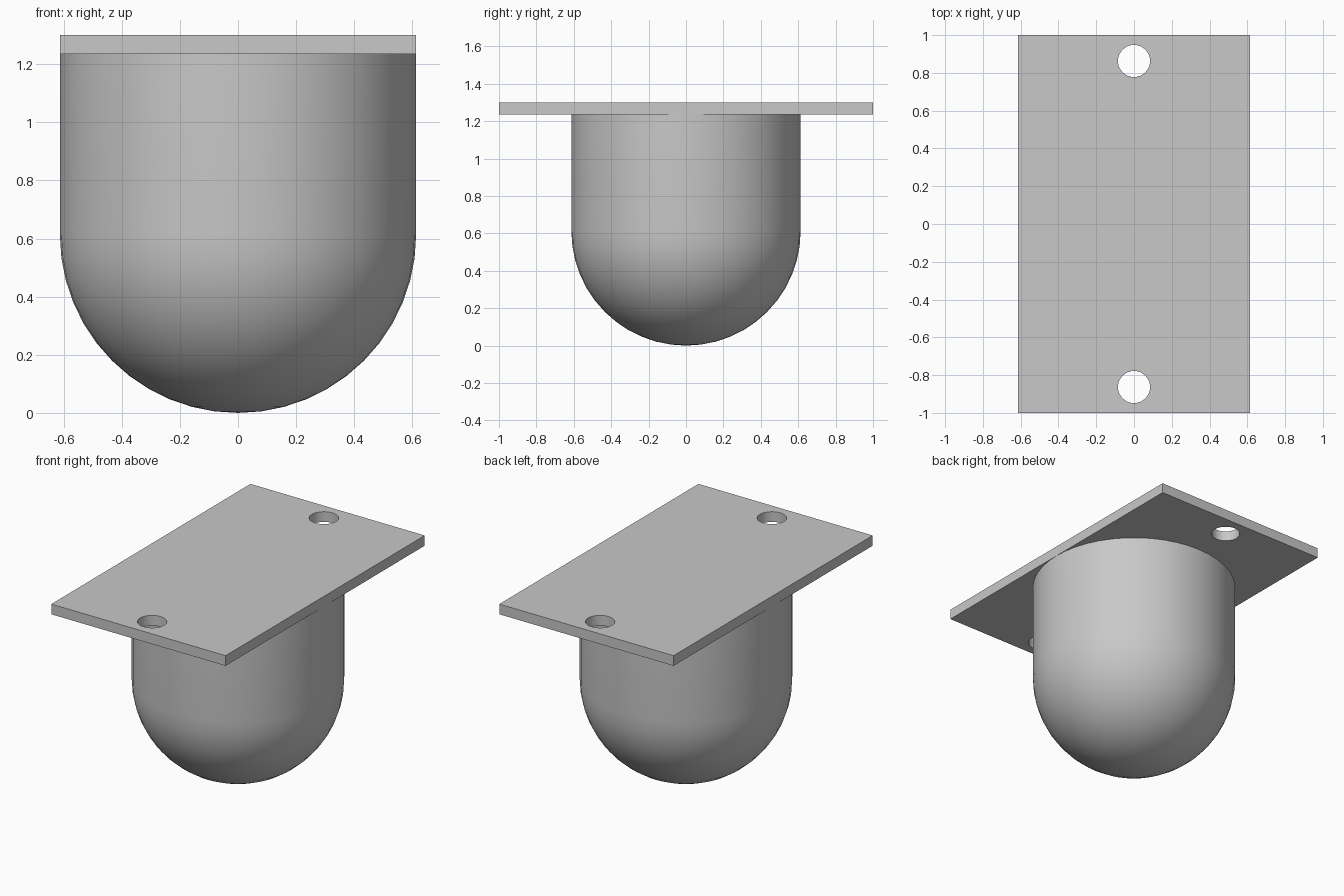
import bpy
import bmesh
from math import sin, cos, pi, radians

RADIUS = 0.613
PLATE_BOTTOM, PLATE_TOP = 1.235, 1.3
HOLE_Y, HOLE_RADIUS = 0.863, 0.085

cube = bpy.data.objects.get("Cube")
if cube:
    bpy.data.objects.remove(cube, do_unlink=True)

grey = bpy.data.materials.new("plain grey")
grey.use_nodes = True
colour = (0.58, 0.58, 0.58, 1)
grey.diffuse_color = colour
grey.node_tree.nodes["Principled BSDF"].inputs["Base Color"].default_value = colour


def make_object(name, bm):
    bmesh.ops.recalc_face_normals(bm, faces=bm.faces)
    mesh = bpy.data.meshes.new(name)
    bm.to_mesh(mesh)
    bm.free()
    obj = bpy.data.objects.new(name, mesh)
    bpy.context.collection.objects.link(obj)
    mesh.materials.append(grey)
    return obj


# Round-bottomed body: a quarter arc and straight wall spun about z
bm = bmesh.new()
steps = 12
profile = [(RADIUS * sin(a), RADIUS - RADIUS * cos(a))
           for a in (pi / 2 * i / steps for i in range(steps + 1))]
profile += [(RADIUS, PLATE_BOTTOM), (0, PLATE_BOTTOM)]
verts = [bm.verts.new((x, 0, z)) for x, z in profile]
edges = [bm.edges.new(pair) for pair in zip(verts, verts[1:])]
bmesh.ops.spin(bm, geom=verts + edges, cent=(0, 0, 0), axis=(0, 0, 1),
               angle=2 * pi, steps=48)
bmesh.ops.remove_doubles(bm, verts=bm.verts, dist=0.0001)
body = make_object("round_body", bm)

# Mounting plate
bm = bmesh.new()
bmesh.ops.create_cube(bm, size=1)
bmesh.ops.scale(bm, vec=(2 * RADIUS, 2, PLATE_TOP - PLATE_BOTTOM), verts=bm.verts)
bmesh.ops.translate(bm, vec=(0, 0, (PLATE_TOP + PLATE_BOTTOM) / 2), verts=bm.verts)
plate = make_object("mounting_plate", bm)

# Screw holes at both ends
for side, label in ((-1, "front"), (1, "back")):
    bm = bmesh.new()
    bmesh.ops.create_cone(bm, cap_ends=True, segments=32, radius1=HOLE_RADIUS,
                          radius2=HOLE_RADIUS, depth=0.3)
    bmesh.ops.translate(bm, vec=(0, side * HOLE_Y, PLATE_TOP), verts=bm.verts)
    cutter = make_object(label + "_hole_cutter", bm)
    cutter.hide_render = True
    cutter.hide_set(True)
    cut = plate.modifiers.new(label + " hole", 'BOOLEAN')
    cut.operation = 'DIFFERENCE'
    cut.solver = 'EXACT'
    cut.object = cutter

# Apply the holes and discard the cutters
bpy.ops.object.select_all(action='DESELECT')
bpy.context.view_layer.objects.active = plate
plate.select_set(True)
for name in [m.name for m in plate.modifiers]:
    cutter = plate.modifiers[name].object
    bpy.ops.object.modifier_apply(modifier=name)
    bpy.data.objects.remove(cutter, do_unlink=True)

# Smooth curved surfaces, keep the rims sharp
body.select_set(True)
bpy.ops.object.shade_smooth_by_angle(angle=radians(30))
